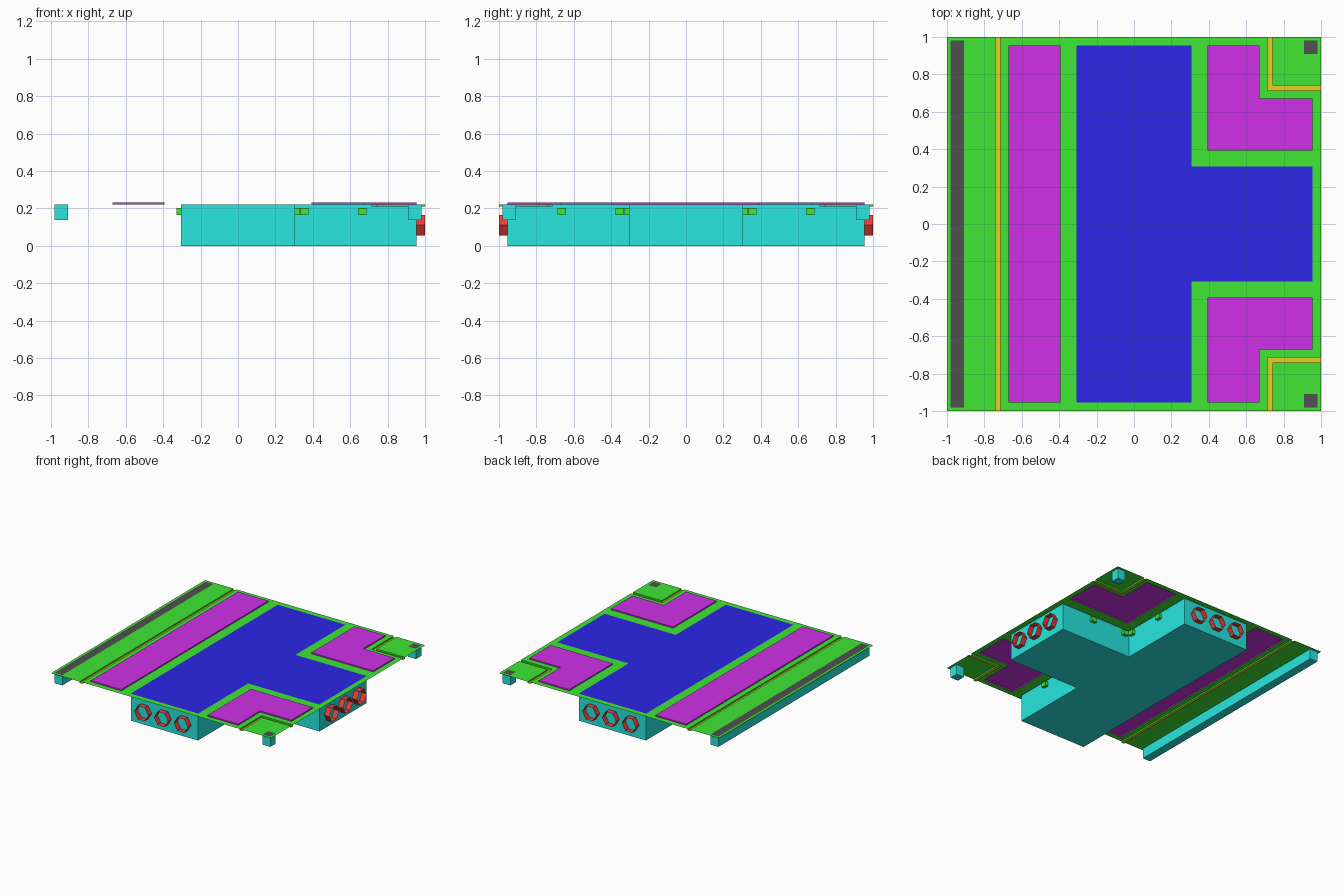
import bpy, bmesh, math
from mathutils import Vector

cube = bpy.data.objects.get("Cube")
if cube:
    bpy.data.objects.remove(cube, do_unlink=True)

TOP = 0.222


def material(name, *rgb):
    m = bpy.data.materials.new(name)
    m.use_nodes = True
    m.diffuse_color = (*rgb, 1.0)
    m.node_tree.nodes["Principled BSDF"].inputs["Base Color"].default_value = (*rgb, 1.0)
    return m


green = material("green", 0.05, 0.8, 0.035)
blue = material("blue", 0.025, 0.02, 0.8)
magenta = material("magenta", 0.63, 0.03, 0.8)
yellow = material("yellow", 0.8, 0.65, 0.02)
grey = material("dark grey", 0.08, 0.08, 0.08)
cyan = material("cyan", 0.02, 0.8, 0.74)
red = material("red", 0.8, 0.05, 0.045)


def finish(bm, name, *mats):
    me = bpy.data.meshes.new(name)
    bm.to_mesh(me)
    bm.free()
    for m in mats:
        me.materials.append(m)
    ob = bpy.data.objects.new(name, me)
    bpy.context.collection.objects.link(ob)
    return ob


def box(name, lo, hi, mat):
    bm = bmesh.new()
    bmesh.ops.create_cube(bm, size=1)
    lo, hi = Vector(lo), Vector(hi)
    for v in bm.verts:
        v.co = (lo + hi) / 2 + v.co * (hi - lo)
    return finish(bm, name, mat)


def walls(bm, ring, offset):
    """Open band swept from a closed ring of points."""
    a = [bm.verts.new(p) for p in ring]
    b = [bm.verts.new(Vector(p) + Vector(offset)) for p in ring]
    for i in range(len(a)):
        j = (i + 1) % len(a)
        bm.faces.new((a[i], a[j], b[j], b[i]))
    return a


# Deck: a grid of cells, coloured by region
GREEN, BLUE, MAGENTA, YELLOW, GREY = range(5)


def region(x, y):
    a = abs(y)
    if (abs(x) < 0.307 and a < 0.955) or (0 < x < 0.955 and a < 0.307):
        return BLUE
    if -0.67 < x < -0.392 and a < 0.955:
        return MAGENTA
    if 0.392 < x < 0.955 and 0.392 < a < 0.955 and min(x, a) < 0.67:
        return MAGENTA
    if -0.74 < x < -0.715 or 0.715 < min(x, a) < 0.74:
        return YELLOW
    if -0.98 < x < -0.91 and a < 0.98:
        return GREY
    if 0.91 < min(x, a) and max(x, a) < 0.98:
        return GREY
    return GREEN


half = [0.307, 0.392, 0.67, 0.715, 0.74, 0.91, 0.955, 0.98, 1.0]
cuts = [-c for c in reversed(half)] + half
bm = bmesh.new()
grid = [[bm.verts.new((x, y, TOP)) for y in cuts] for x in cuts]
for i in range(len(cuts) - 1):
    for j in range(len(cuts) - 1):
        f = bm.faces.new((grid[i][j], grid[i + 1][j], grid[i + 1][j + 1], grid[i][j + 1]))
        c = f.calc_center_median()
        f.material_index = region(c.x, c.y)

# Raised pavement and sunken grooves
for kind, dz, side in ((MAGENTA, 0.01, MAGENTA), (YELLOW, -0.012, GREEN)):
    old = [f for f in bm.faces if f.material_index == kind]
    new = bmesh.ops.extrude_face_region(bm, geom=old)["geom"]
    left = [f for f in old if f.is_valid]
    if left:
        bmesh.ops.delete(bm, geom=left, context='FACES')
    verts = [v for v in new if isinstance(v, bmesh.types.BMVert)]
    bmesh.ops.translate(bm, verts=verts, vec=(0, 0, dz))
    bm.normal_update()
    for f in {f for v in verts for f in v.link_faces}:
        if abs(f.normal.z) < 0.5:
            f.material_index = side
# Groove ends stay open at the border
ends = [f for f in bm.faces if abs(f.normal.z) < 0.5
        and max(map(abs, f.calc_center_median()[:2])) > 0.999]
bmesh.ops.delete(bm, geom=ends, context='FACES')
bmesh.ops.dissolve_limit(bm, angle_limit=0.01, verts=bm.verts[:],
                         edges=bm.edges[:], delimit={'MATERIAL'})
finish(bm, "deck", green, blue, magenta, yellow, grey)

# T-shaped channel below the deck
w, e = 0.305, 0.955
tee = [(-w, -e), (w, -e), (w, -w), (e, -w), (e, w), (w, w), (w, e), (-w, e)]
bm = bmesh.new()
base = walls(bm, [(x, y, 0) for x, y in tee], (0, 0, TOP - 0.001))
bm.faces.new(base[::-1])
finish(bm, "channel", cyan)

# Side rail and corner posts
box("side_rail", (-0.98, -0.98, 0.137), (-0.91, 0.98, TOP - 0.001), cyan)
for name, s in (("front", -1), ("back", 1)):
    y0, y1 = sorted((s * 0.91, s * 0.98))
    box(name + "_post", (0.91, y0, 0.137), (0.98, y1, TOP - 0.001), cyan)

# Hexagonal pipe stubs, three on each open end
for name, d in (("front", Vector((0, -1, 0))), ("back", Vector((0, 1, 0))),
                ("left", Vector((1, 0, 0)))):
    across = Vector((-d.y, d.x, 0))
    bm = bmesh.new()
    for k in (-1, 0, 1):
        centre = d * 0.95 + across * 0.18 * k + Vector((0, 0, 0.11))
        ring = [centre + across * 0.0635 * math.cos(t) + Vector((0, 0, 0.0635 * math.sin(t)))
                for t in (math.pi / 3 * n for n in range(6))]
        walls(bm, ring, d * 0.05)
    finish(bm, name + "_pipe_stubs", red)

# Small green brackets on the channel walls
h, z0, z1 = 0.023, 0.165, 0.202
for s in (-1, 1):
    for p in (0.354, 0.665):
        box("cross_bracket", (0.30, s * p - h, z0), (0.33, s * p + h, z1), green)
        y0, y1 = sorted((s * 0.30, s * 0.33))
        box("arm_bracket", (p - h, y0, z0), (p + h, y1, z1), green)
for p in (-0.665, 0, 0.665):
    box("rear_bracket", (-0.33, p - h, z0), (-0.30, p + h, z1), green)
